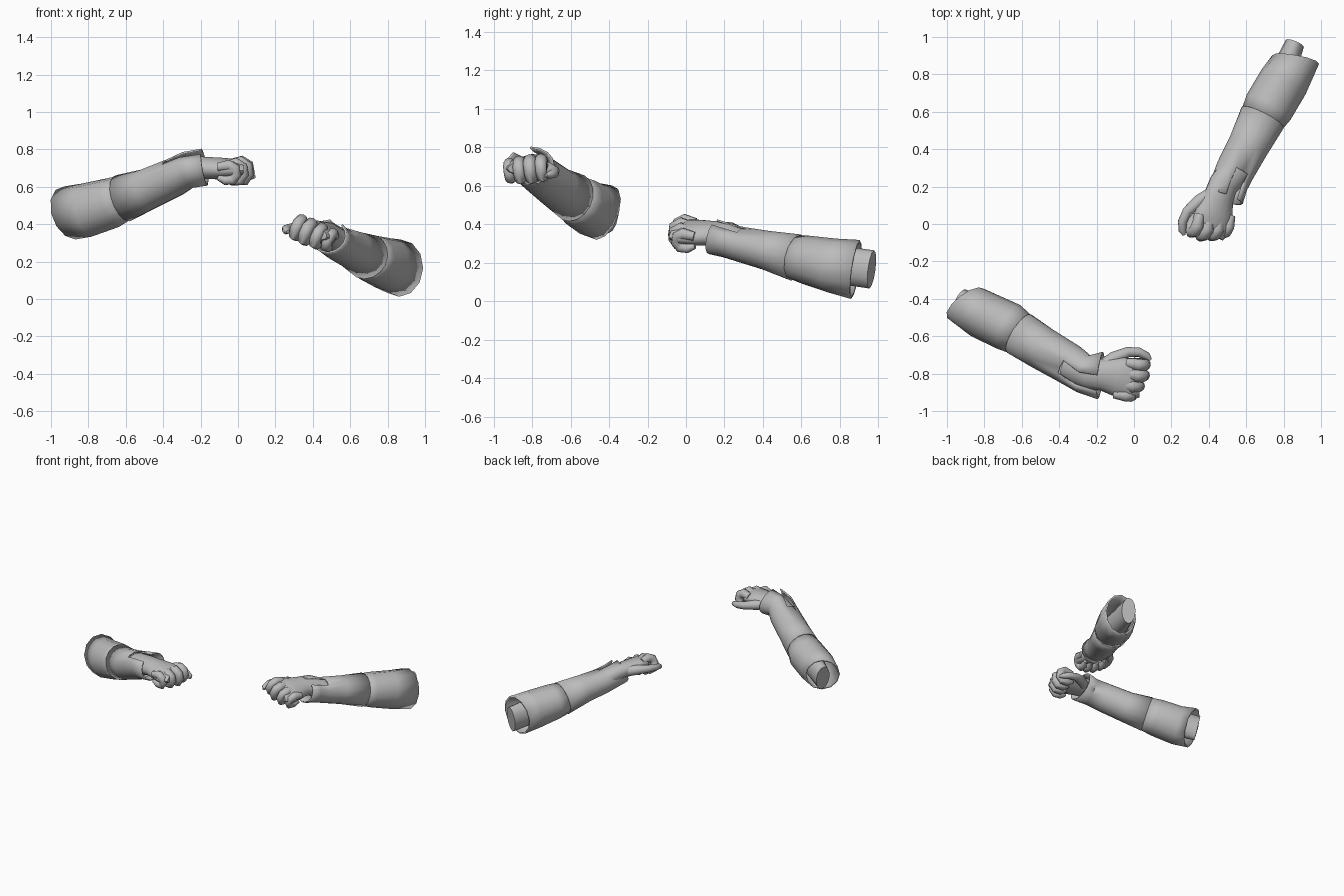
import bpy, bmesh, math
from mathutils import Vector, Matrix

cube = bpy.data.objects.get("Cube")
if cube:
    bpy.data.objects.remove(cube, do_unlink=True)

GREY = (0.5, 0.5, 0.5, 1)
mat = bpy.data.materials.new("plain grey")
mat.use_nodes = True
mat.diffuse_color = GREY
bsdf = mat.node_tree.nodes["Principled BSDF"]
bsdf.inputs["Base Color"].default_value = GREY
bsdf.inputs["Roughness"].default_value = 0.8
Z = Vector((0, 0, 1))


def loft(name, rings, ref=Z, sides=12, caps=True, thick=0, skew=None, notch=(), frame=None):
    """Sweep ellipses (centre, half width, half height) along their centres."""
    bm = bmesh.new()
    pts = [Vector(r[0]) for r in rings]
    loops = []
    for i, (_, hw, hh) in enumerate(rings):
        t = pts[min(i + 1, len(pts) - 1)] - pts[max(i - 1, 0)]
        if i == len(pts) - 1:
            t = pts[i] - pts[i - 1]
        if i == 0 and skew:
            t = Vector(skew)
        side = t.cross(ref).normalized()
        up = side.cross(t).normalized()
        loop = []
        for k in range(sides):
            a = math.tau * k / sides
            loop.append(bm.verts.new(pts[i] + side * hw * math.cos(a) + up * hh * math.sin(a)))
        loops.append(loop)
    for i in range(len(loops) - 1):
        for k in range(sides):
            if k in notch and i >= len(loops) - 3:
                continue
            n = (k + 1) % sides
            bm.faces.new((loops[i][k], loops[i][n], loops[i + 1][n], loops[i + 1][k]))
    if caps:
        bm.faces.new(loops[0])
        bm.faces.new(loops[-1])
    if frame:
        bm.transform(frame)
    bmesh.ops.recalc_face_normals(bm, faces=bm.faces)
    me = bpy.data.meshes.new(name)
    bm.to_mesh(me)
    bm.free()
    me.materials.append(mat)
    ob = bpy.data.objects.new(name, me)
    bpy.context.collection.objects.link(ob)
    bpy.ops.object.select_all(action='DESELECT')
    ob.select_set(True)
    bpy.context.view_layer.objects.active = ob
    bpy.ops.object.shade_smooth_by_angle(angle=math.radians(50))
    if thick:
        mod = ob.modifiers.new("cloth thickness", 'SOLIDIFY')
        mod.thickness = thick
        mod.offset = -1
    return ob


def hand_frame(origin, forward, thumb, sign):
    x = Vector(forward).normalized()
    y = Vector(thumb)
    y = (y - x * y.dot(x)).normalized()
    z = x.cross(y) * sign
    m = Matrix((x, y, z)).transposed().to_4x4()
    m.translation = Vector(origin)
    return m


def hand(side, frame, cuff):
    # Wrist and palm start inside the cuff
    wrist = frame.inverted() @ Vector(cuff[0])
    loft(side + "_palm", [(wrist, cuff[1] * 0.85, cuff[2] * 0.85),
                          ((-0.06, 0, 0), 0.082, 0.065), ((0.01, 0.005, 0), 0.085, 0.06),
                          ((0.09, 0.005, 0), 0.105, 0.058), ((0.16, 0, 0.004), 0.118, 0.05),
                          ((0.2, 0.01, 0.002), 0.1, 0.035)], sides=16, frame=frame)
    # Curled fingers
    curl = [(0.13, 0.018), (0.19, 0.03), (0.222, 0.012), (0.23, -0.025),
            (0.212, -0.056), (0.17, -0.06), (0.13, -0.045)]
    radii = [0.026, 0.034, 0.033, 0.031, 0.03, 0.027, 0.014]
    fingers = {"index": (0.088, 0, 1), "middle": (0.03, 0.002, 1.05),
               "ring": (-0.03, -0.015, 1), "little": (-0.087, -0.045, 0.9)}
    for name, (y, reach, size) in fingers.items():
        path = [((x + reach, y, z * size), r * size, r * size) for (x, z), r in zip(curl, radii)]
        loft(f"{side}_{name}_finger", path, ref=Vector((0, 1, 0)), sides=10, frame=frame)
    # Thumb held out beside the index finger
    thumb = [((0.0, 0.04, -0.01), 0.04, 0.04), ((0.06, 0.1, -0.02), 0.036, 0.036),
             ((0.13, 0.142, -0.035), 0.028, 0.028), ((0.19, 0.148, -0.045), 0.025, 0.024),
             ((0.235, 0.132, -0.05), 0.021, 0.02), ((0.255, 0.115, -0.05), 0.009, 0.009)]
    loft(side + "_thumb", thumb, sides=10, frame=frame)


def arm(side, rings, skew, stub_end, notch, frame):
    # Loose upper sleeve, open at the elbow
    loft(side + "_sleeve", rings[:4], caps=False, thick=0.012, skew=skew)
    # Forearm wrap, flared where it overlaps the sleeve, slit at the wrist
    c, w, h = rings[3]
    start = (Vector(c).lerp(Vector(rings[2][0]), 0.2), w + 0.006, h + 0.008)
    loft(side + "_forearm_cuff", [start] + rings[4:], sides=16, caps=False, thick=0.01, notch=notch)
    # Elbow stub inside the sleeve
    a, b = Vector(rings[2][0]), Vector(stub_end)
    loft(side + "_elbow", [(a, 0.09, 0.1), (a.lerp(b, 0.5), 0.07, 0.1), (b, 0.052, 0.1)])
    hand(side, frame, rings[5])


arm("right",
    [((-0.90, -0.425, 0.46), 0.126, 0.15), ((-0.81, -0.485, 0.475), 0.13, 0.145),
     ((-0.67, -0.55, 0.515), 0.132, 0.135), ((-0.60, -0.595, 0.545), 0.115, 0.122),
     ((-0.49, -0.665, 0.585), 0.115, 0.112), ((-0.345, -0.75, 0.65), 0.11, 0.105),
     ((-0.27, -0.80, 0.69), 0.105, 0.1), ((-0.18, -0.81, 0.705), 0.128, 0.1)],
    (0.61, -0.79, 0.35), (-0.925, -0.395, 0.45), (2, 3),
    hand_frame((-0.18, -0.81, 0.70), (1, -0.14, -0.03), (0.1, 1, 0.1), 1))

arm("left",
    [((0.865, 0.88, 0.165), 0.127, 0.155), ((0.80, 0.76, 0.185), 0.135, 0.142),
     ((0.72, 0.625, 0.215), 0.135, 0.127), ((0.68, 0.555, 0.23), 0.12, 0.115),
     ((0.61, 0.415, 0.265), 0.11, 0.102), ((0.54, 0.285, 0.295), 0.105, 0.092),
     ((0.51, 0.215, 0.315), 0.1, 0.09), ((0.485, 0.14, 0.335), 0.102, 0.093)],
    (-0.18, -0.98, 0.15), (0.86, 0.965, 0.165), (4, 5),
    hand_frame((0.46, 0.15, 0.35), (-0.28, -0.95, 0.05), (-0.9, 0.25, 0.38), -1))
